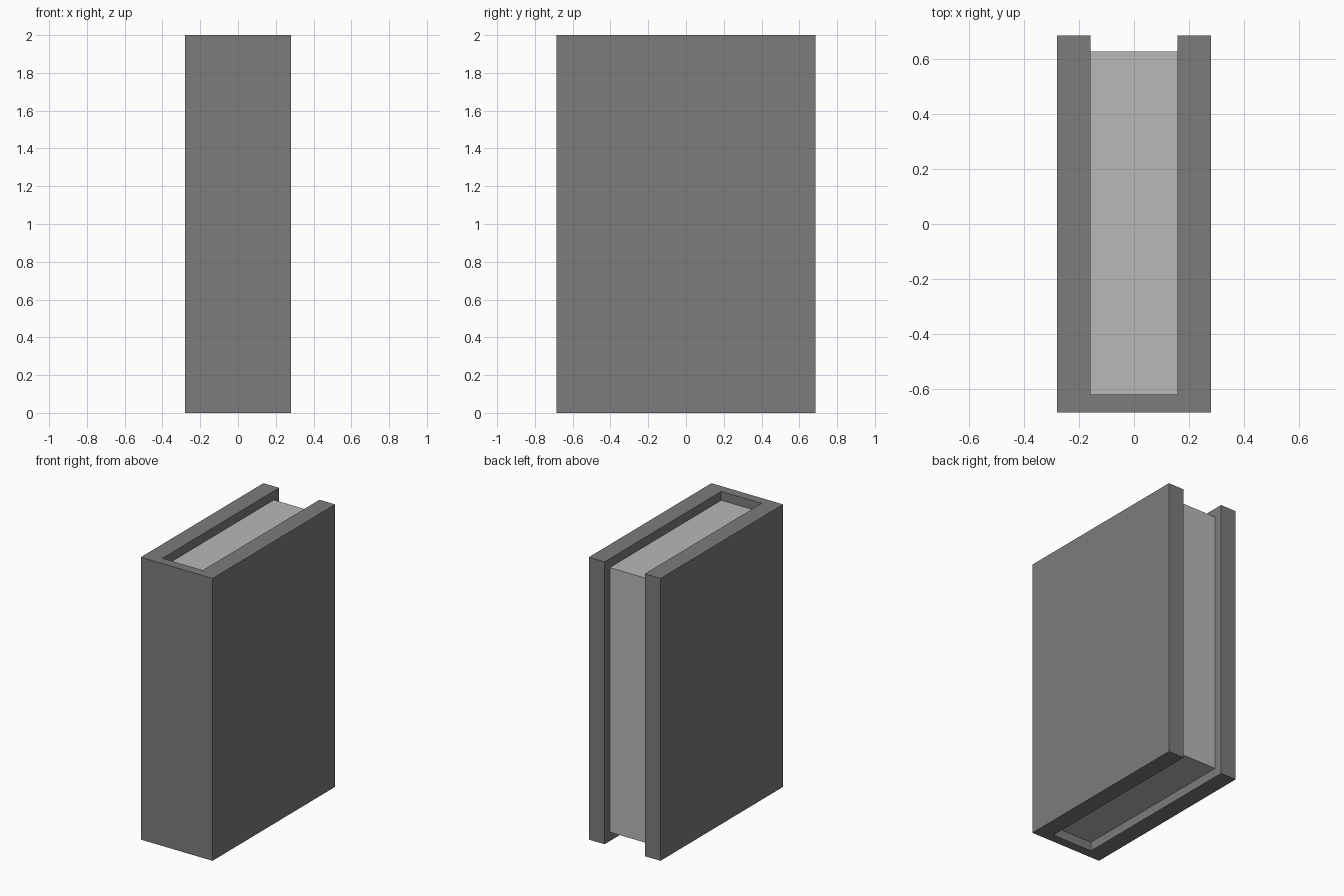
import bpy, bmesh

if "Cube" in bpy.data.objects:
    bpy.data.objects.remove(bpy.data.objects["Cube"])


def material(name, value):
    m = bpy.data.materials.new(name)
    m.diffuse_color = (value, value, value, 1.0)
    m.use_nodes = True
    m.node_tree.nodes["Principled BSDF"].inputs["Base Color"].default_value = m.diffuse_color
    return m


def prism(name, outline, z0, z1, mat):
    """Extrude a flat outline (counter-clockwise seen from above) from z0 to z1."""
    bm = bmesh.new()
    base = bm.faces.new([bm.verts.new((x, y, z0)) for x, y in outline])
    top = bmesh.ops.extrude_face_region(bm, geom=[base])["geom"]
    verts = [g for g in top if isinstance(g, bmesh.types.BMVert)]
    bmesh.ops.translate(bm, verts=verts, vec=(0, 0, z1 - z0))
    bmesh.ops.recalc_face_normals(bm, faces=bm.faces)
    mesh = bpy.data.meshes.new(name)
    bm.to_mesh(mesh)
    bm.free()
    mesh.materials.append(mat)
    obj = bpy.data.objects.new(name, mesh)
    bpy.context.collection.objects.link(obj)
    return obj


cover_grey = material("dark grey cover", 0.2)
page_grey = material("light grey paper", 0.48)

W, D = 0.281, 0.686            # half width and half depth of the cover
PW, SPINE, EDGE = 0.158, -0.62, 0.627  # half page thickness, spine inside, page edge

# Cover: U-shaped section, spine at the front, open at the back
prism("book_cover", [(-W, -D), (W, -D), (W, D), (PW, D), (PW, SPINE),
                     (-PW, SPINE), (-PW, D), (-W, D)], 0.0, 2.0, cover_grey)

# Page block, recessed at top, bottom and back
prism("page_block", [(-PW, SPINE), (PW, SPINE), (PW, EDGE), (-PW, EDGE)],
      0.063, 1.937, page_grey)
